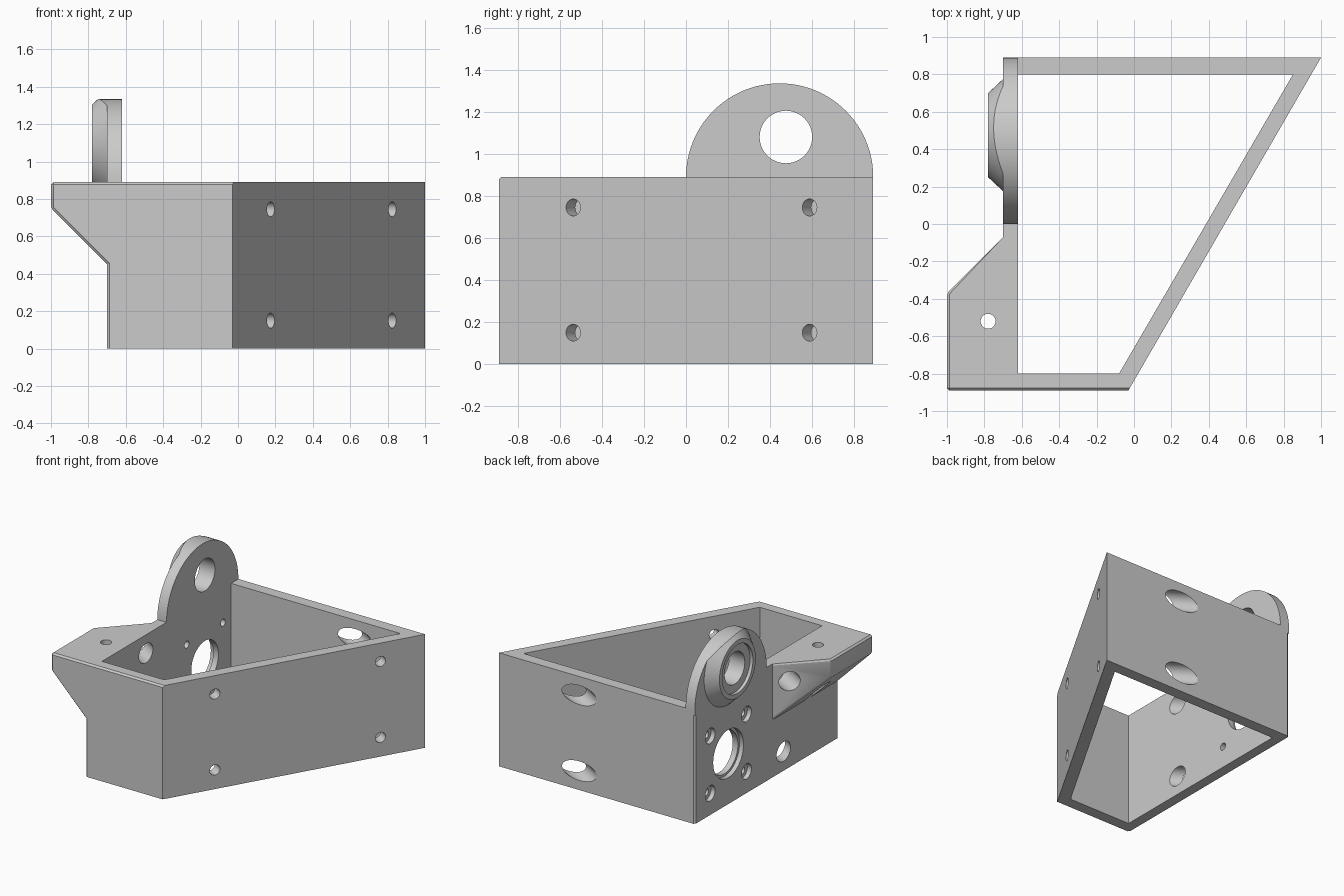
import bpy, bmesh, math
from mathutils import Vector

if "Cube" in bpy.data.objects:
    bpy.data.objects.remove(bpy.data.objects["Cube"], do_unlink=True)

TOP, BACK = 0.89, 0.89
OUT, IN = -0.70, -0.62            # faces of the upright motor wall
AXIS_Y = 0.475                    # shared by bearing and motor


def finish(name, bm):
    bmesh.ops.recalc_face_normals(bm, faces=bm.faces)
    mesh = bpy.data.meshes.new(name)
    bm.to_mesh(mesh)
    bm.free()
    ob = bpy.data.objects.new(name, mesh)
    bpy.context.collection.objects.link(ob)
    return ob


def prism(name, pts, axis, lo, hi):
    """Extrude a 2D outline along one axis."""
    place = {"x": lambda u, v: (lo, u, v),
             "y": lambda u, v: (u, lo, v),
             "z": lambda u, v: (u, v, lo)}[axis]
    step = Vector([(hi - lo) * (axis == a) for a in "xyz"])
    bm = bmesh.new()
    face = bm.faces.new([bm.verts.new(place(*p)) for p in pts])
    ext = bmesh.ops.extrude_face_region(bm, geom=[face])
    bmesh.ops.translate(bm, vec=step,
                        verts=[g for g in ext["geom"] if isinstance(g, bmesh.types.BMVert)])
    return finish(name, bm)


def rod(name, start, end, r1, r2=None, sides=48):
    """Cylinder or cone between two points."""
    start, end = Vector(start), Vector(end)
    d = end - start
    bm = bmesh.new()
    bmesh.ops.create_cone(bm, cap_ends=True, segments=sides, radius1=r1,
                          radius2=r1 if r2 is None else r2, depth=d.length)
    ob = finish(name, bm)
    rot = d.to_track_quat("Z", "Y").to_matrix().to_4x4()
    ob.data.transform(rot)
    ob.data.transform(rot.Translation((start + end) / 2))
    return ob


def combine(ob, other, op):
    """Apply a boolean and discard the tool."""
    other.hide_render = True
    mod = ob.modifiers.new("bool", "BOOLEAN")
    mod.operation, mod.solver, mod.object = op, "EXACT", other
    bpy.context.view_layer.objects.active = ob
    bpy.ops.object.modifier_apply(modifier=mod.name)
    bpy.data.objects.remove(other, do_unlink=True)


# Outer block: plan outline crossed with front outline
bracket = prism("mounting_bracket",
                [(-1, -0.89), (-0.03, -0.89), (1, BACK), (OUT, BACK), (OUT, -0.07), (-1, -0.37)],
                "z", 0, TOP)
combine(bracket, prism("front_outline",
                       [(OUT, -0.1), (1.2, -0.1), (1.2, 1), (-1.25, 1), (OUT, 0.45)],
                       "y", -1, 1), "INTERSECT")

# Small chamfers on the outer edges of the shelf and front wall
bm = bmesh.new()
bm.from_mesh(bracket.data)
bmesh.ops.remove_doubles(bm, verts=bm.verts, dist=1e-4)
bmesh.ops.dissolve_limit(bm, angle_limit=0.01, verts=bm.verts, edges=bm.edges)
chosen = []
for e in bm.edges:
    a, b = (v.co for v in e.verts)
    if len(e.link_faces) != 2 or e.calc_face_angle_signed() < 0.3:
        continue
    above = max(a.z, b.z) > 0.01
    front = max(a.y, b.y) < -0.88 and min(a.x, b.x) < -0.1
    left = max(a.x, b.x) < -0.69 and (min(a.y, b.y) < -0.1 or abs(a.z - b.z) > 0.1)
    if above and (front or left):
        chosen.append(e)
bmesh.ops.bevel(bm, geom=chosen, offset=0.013, segments=1, affect="EDGES", clamp_overlap=True)
bm.to_mesh(bracket.data)
bm.free()

# Open centre
combine(bracket, prism("centre_opening",
                       [(IN, -0.8), (-0.08, -0.8), (0.85, 0.8), (IN, 0.8)],
                       "z", -0.1, 1), "DIFFERENCE")

# Rounded bearing lug with a conical boss trimmed to its outline
R = 0.445
arc = [(R + R * math.cos(math.pi * i / 48), TOP + R * math.sin(math.pi * i / 48))
       for i in range(49)]
combine(bracket, prism("bearing_lug", [(2 * R, 0.85)] + arc + [(0, 0.85)], "x", OUT, IN), "UNION")
boss = rod("bearing_boss", (-0.66, AXIS_Y, 1.08), (-0.78, AXIS_Y, 1.08), 0.3375, 0.225, 64)
combine(boss, prism("lug_trim", [(2 * R, 0.5)] + arc + [(0, 0.5)], "x", -0.9, -0.5), "INTERSECT")
combine(bracket, boss, "UNION")


def drill(start, end, r, sides=48):
    combine(bracket, rod("drill", start, end, r, sides=sides), "DIFFERENCE")


def wall_hole(y, z, r, x0, x1, sides=48):
    drill((x0, y, z), (x1, y, z), r, sides)


# Bearing seat and motor opening, each with a stepped rim
wall_hole(AXIS_Y, 1.08, 0.125, -1, -0.5)
wall_hole(AXIS_Y, 1.08, 0.19, -1, -0.755)
MOTOR_Z = 0.395
wall_hole(AXIS_Y, MOTOR_Z, 0.168, -1, -0.5)
wall_hole(AXIS_Y, MOTOR_Z, 0.188, -1, -0.665)

# Four counterbored motor screws
for sy in (-1, 1):
    for sz in (-1, 1):
        y, z = AXIS_Y + 0.225 * sy, MOTOR_Z + 0.225 * sz
        wall_hole(y, z, 0.028, -0.9, -0.5, 24)
        wall_hole(y, z, 0.06, -0.9, -0.665, 32)

# Screw holes square to the slanted wall, with wide tool access opposite
n = Vector((1.78, -1.03, 0)).normalized()
for z in (0.15, 0.745):
    for x, y in ((0.175, -0.536), (0.825, 0.587)):
        p = Vector((x, y, z))
        drill(p - n * 0.2, p + n * 0.1, 0.04, 32)
    for x, y in ((0.38, 0.845), (-0.66, -0.232)):
        p = Vector((x, y, z))
        drill(p - n * 0.33, p + n * 0.2, 0.075)

# Vertical shelf hole with a hexagonal nut pocket below
drill((-0.78, -0.52, 0.3), (-0.78, -0.52, 1), 0.04, 32)
drill((-0.78, -0.52, 0.38), (-0.78, -0.52, 0.72), 0.09, 6)

# Single grey material
grey = bpy.data.materials.new("light_grey")
grey.use_nodes = True
color = (0.6, 0.6, 0.6, 1)
grey.diffuse_color = color
grey.node_tree.nodes["Principled BSDF"].inputs["Base Color"].default_value = color
bracket.data.materials.clear()
bracket.data.materials.append(grey)
for poly in bracket.data.polygons:
    poly.material_index = 0

bpy.ops.object.select_all(action="DESELECT")
bracket.select_set(True)
bpy.context.view_layer.objects.active = bracket
bpy.ops.object.shade_smooth_by_angle(angle=math.radians(25))
